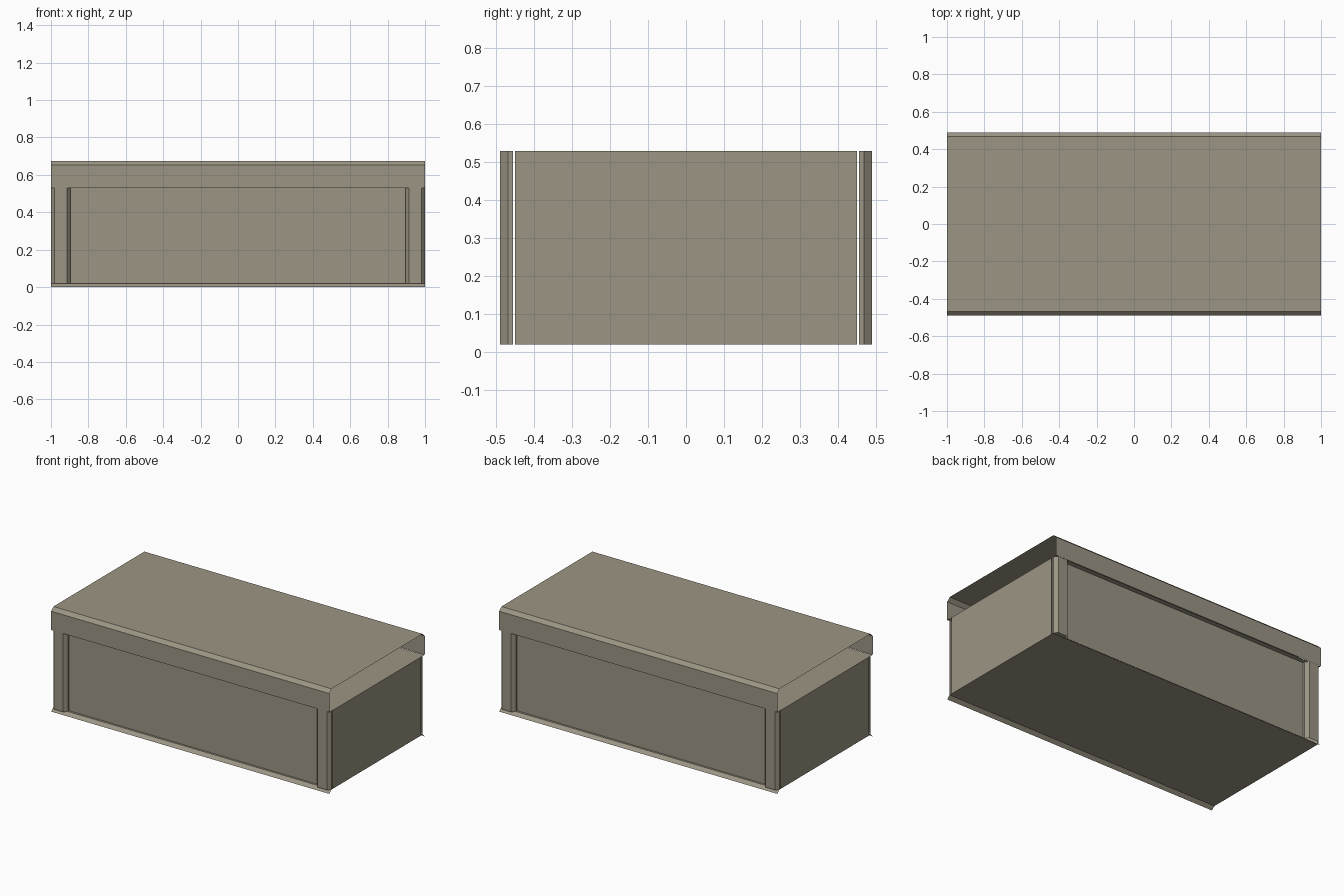
import bpy
from mathutils import Vector

if "Cube" in bpy.data.objects:
    bpy.data.objects.remove(bpy.data.objects["Cube"])

paint = bpy.data.materials.new("khaki_sheet_metal")
paint.diffuse_color = (0.33, 0.30, 0.23, 1)
paint.use_nodes = True
paint.node_tree.nodes["Principled BSDF"].inputs["Base Color"].default_value = paint.diffuse_color


def sheet(name, profile, sweep, turn=1):
    """Sweep an open profile into a folded sheet; turn=-1 spins it 180 degrees about z."""
    pts = [Vector((x * turn, y * turn, z)) for x, y, z in profile]
    v = Vector((sweep[0] * turn, sweep[1] * turn, sweep[2]))
    n = len(pts)
    faces = [(i, i + 1, n + i + 1, n + i) for i in range(n - 1)]
    mesh = bpy.data.meshes.new(name)
    mesh.from_pydata(pts + [p + v for p in pts], [], faces)
    mesh.materials.append(paint)
    obj = bpy.data.objects.new(name, mesh)
    bpy.context.collection.objects.link(obj)
    return obj


LENGTH = (2, 0, 0)
LOW, HIGH = 0.02, 0.53
RISE = (0, 0, HIGH - LOW)

# Roof channel with chamfered edges and open ends
sheet("roof", [(-1, y, z) for y, z in
               [(0.49, HIGH), (0.49, 0.652), (0.467, 0.674),
                (-0.467, 0.674), (-0.49, 0.652), (-0.49, HIGH)]], LENGTH)

# Ceiling under the roof
sheet("ceiling", [(-1, 0.487, HIGH), (-1, -0.487, HIGH)], LENGTH)

# Floor with splayed long edges
sheet("floor", [(-1, y, z) for y, z in
                [(-0.49, 0), (-0.468, LOW), (0.468, LOW), (0.49, 0)]], LENGTH)

# Walls and corner posts, repeated on opposite sides
for side, turn in (("front", 1), ("back", -1)):
    sheet(side + "_panel", [(-0.895, -0.455, LOW), (0.895, -0.455, LOW)], RISE, turn)
    for hand, cx in (("left", -0.948), ("right", 0.948)):
        post = [(-0.052, -0.455), (-0.052, -0.468), (-0.034, -0.489),
                (0.034, -0.489), (0.052, -0.468), (0.052, -0.455)]
        sheet(f"{side}_{hand}_post", [(cx + x, y, LOW) for x, y in post], RISE, turn)

for side, turn in (("right", 1), ("left", -1)):
    sheet(side + "_end_panel", [(1, -0.45, LOW), (1, 0.45, LOW)], RISE, turn)
